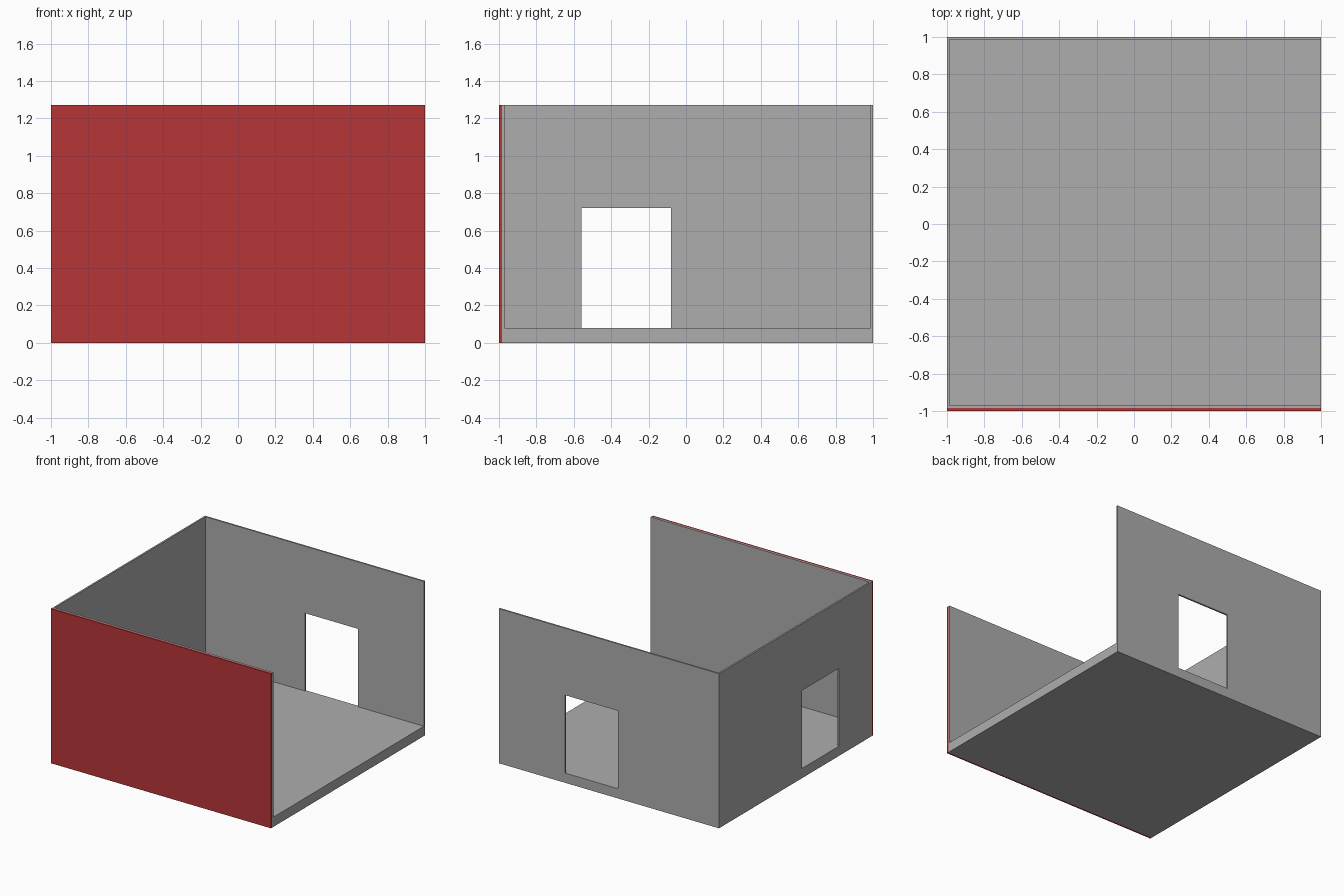
import bpy

if "Cube" in bpy.data.objects:
    bpy.data.objects.remove(bpy.data.objects["Cube"])


def material(name, rgb):
    m = bpy.data.materials.new(name)
    m.diffuse_color = (*rgb, 1)
    m.use_nodes = True
    m.node_tree.nodes["Principled BSDF"].inputs["Base Color"].default_value = m.diffuse_color
    return m


def box(name, x, y, z, mat=None):
    """Box from (min, max) ranges on each axis."""
    corners = [(a, b, c) for a in x for b in y for c in z]
    faces = [(0, 1, 3, 2), (4, 6, 7, 5), (0, 4, 5, 1),
             (2, 3, 7, 6), (0, 2, 6, 4), (1, 5, 7, 3)]
    mesh = bpy.data.meshes.new(name)
    mesh.from_pydata(corners, [], faces)
    obj = bpy.data.objects.new(name, mesh)
    bpy.context.collection.objects.link(obj)
    if mat:
        mesh.materials.append(mat)
    return obj


def cut(target, cutter):
    """Subtract the cutter, apply, and delete it."""
    mod = target.modifiers.new("cut", 'BOOLEAN')
    mod.operation = 'DIFFERENCE'
    mod.solver = 'EXACT'
    mod.object = cutter
    cutter.hide_render = True
    bpy.context.view_layer.objects.active = target
    bpy.ops.object.modifier_apply(modifier=mod.name)
    bpy.data.objects.remove(cutter)


grey = material("wall grey", (0.42, 0.42, 0.42))
red = material("front red", (0.47, 0.036, 0.039))

HEIGHT, FLOOR, DOOR_TOP = 1.27, 0.08, 0.72
FRONT = -0.984   # plane between red cladding and grey shell
WALL = 0.014

# Grey shell: floor with front, left and back walls, open on the right and top
shell = box("room_shell", (-1, 1), (FRONT, 1), (0, HEIGHT), grey)
cut(shell, box("room_cutter", (-1 + WALL, 1.5), (FRONT + WALL, 1 - WALL), (FLOOR, 2)))

# Doorways in the left and back walls, flush with the floor
cut(shell, box("left_door_cutter", (-1.2, -0.8), (-0.56, -0.08), (FLOOR, DOOR_TOP)))
cut(shell, box("back_door_cutter", (-0.08, 0.40), (0.8, 1.2), (FLOOR, DOOR_TOP)))

# Red cladding over the whole front
box("front_cladding", (-1, 1), (-1, FRONT), (0, HEIGHT), red)
